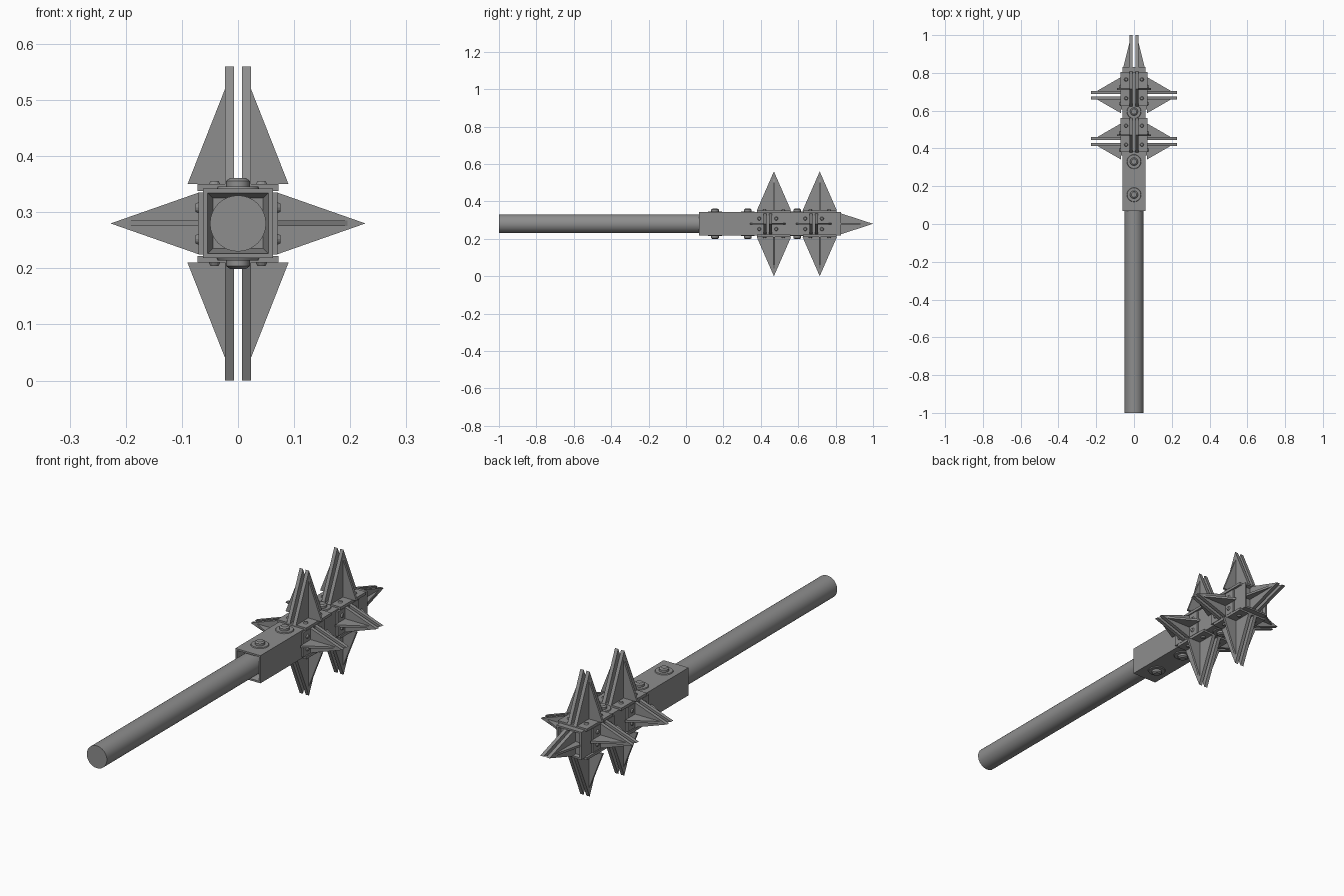
import bpy
import bmesh
from mathutils import Matrix, Vector

if "Cube" in bpy.data.objects:
    bpy.data.objects.remove(bpy.data.objects["Cube"])

AXIS_Z = 0.28
TUBE = 0.062

steel = bpy.data.materials.new("grey steel")
steel.use_nodes = True
GREY = (0.27, 0.27, 0.27, 1)
steel.diffuse_color = GREY
steel.node_tree.nodes["Principled BSDF"].inputs["Base Color"].default_value = GREY


def finish(name, bm, frame=Matrix(), smooth=False):
    """Turn a bmesh into a named steel object placed by a frame."""
    bm.transform(frame)
    bmesh.ops.recalc_face_normals(bm, faces=bm.faces)
    mesh = bpy.data.meshes.new(name)
    bm.to_mesh(mesh)
    bm.free()
    mesh.materials.append(steel)
    obj = bpy.data.objects.new(name, mesh)
    bpy.context.collection.objects.link(obj)
    if smooth:
        bpy.ops.object.select_all(action="DESELECT")
        obj.select_set(True)
        bpy.context.view_layer.objects.active = obj
        bpy.ops.object.shade_smooth_by_angle()


def frame_at(origin, out, stack):
    """Local z points outward, local x is the direction the irons stack in."""
    z, x = Vector(out), Vector(stack)
    rot = Matrix((x, z.cross(x), z)).transposed().to_4x4()
    return Matrix.Translation(origin) @ rot


def prism(bm, points, offset):
    """Extrude a flat outline by an offset vector."""
    face = bm.faces.new([bm.verts.new(p) for p in points])
    new = bmesh.ops.extrude_face_region(bm, geom=[face])["geom"]
    verts = [v for v in new if isinstance(v, bmesh.types.BMVert)]
    bmesh.ops.translate(bm, verts=verts, vec=offset)


def box(bm, size, centre):
    matrix = Matrix.Translation(centre) @ Matrix.Diagonal((*size, 1))
    bmesh.ops.create_cube(bm, size=1, matrix=matrix)


def disc(bm, radius, top, low, high, sides, at=(0, 0)):
    matrix = Matrix.Translation((*at, (low + high) / 2))
    bmesh.ops.create_cone(bm, cap_ends=True, segments=sides, radius1=radius,
                          radius2=top, depth=high - low, matrix=matrix)


def spike(name, frame, half_width, fin_reach, height, fin_height):
    """Two T-shaped irons back to back, each cut to a point."""
    bm = bmesh.new()
    for side in (-1, 1):
        inner, outer = side * 0.007, side * 0.023
        prism(bm, [(inner, -half_width, 0), (inner, half_width, 0),
                   (inner, 0, height)], (outer - inner, 0, 0))
        prism(bm, [(outer, -0.005, 0), (side * fin_reach, -0.005, 0),
                   (outer, -0.005, fin_height)], (0, 0.01, 0))
    finish(name, bm, frame)


def base_plate(name, frame, half_x, half_y, bolt_x, bolt_y):
    """Mounting plate with four small rivets."""
    bm = bmesh.new()
    box(bm, (2 * half_x, 2 * half_y, 0.012), (0, 0, -0.006))
    for sx in (-1, 1):
        for sy in (-1, 1):
            disc(bm, 0.01, 0.007, 0, 0.006, 12, (sx * bolt_x, sy * bolt_y))
    finish(name, bm, frame)


# Round handle
bm = bmesh.new()
disc(bm, 0.05, 0.05, -1, 0.12, 32)
finish("handle", bm, frame_at((0, 0, AXIS_Z), (0, 1, 0), (1, 0, 0)), True)

# Square socket, open at both ends with a sloping inner lip
bm = bmesh.new()
rings = []
for half, y in ((0.045, 0.11), (0.054, 0.07), (TUBE, 0.07),
                (TUBE, 0.83), (0.054, 0.83), (0.05, 0.815)):
    corners = ((-1, -1), (1, -1), (1, 1), (-1, 1))
    rings.append([bm.verts.new((sx * half, y, AXIS_Z + sz * half))
                  for sx, sz in corners])
for a, b in zip(rings, rings[1:]):
    for i in range(4):
        j = (i + 1) % 4
        bm.faces.new((a[i], a[j], b[j], b[i]))
bm.faces.new(rings[0])
bm.faces.new(rings[-1])
finish("socket_tube", bm)

# Two rings of spikes around the socket
for ring, y in (("rear", 0.47), ("front", 0.715)):
    for label, s in (("upper", 1), ("lower", -1)):
        frame = frame_at((0, y, AXIS_Z + s * 0.07), (0, 0, s), (1, 0, 0))
        base_plate(f"{ring}_{label}_plate", frame, 0.072, 0.09, 0.042, 0.05)
        spike(f"{ring}_{label}_spike", frame, 0.092, 0.09, 0.21, 0.17)
    for label, s in (("left", 1), ("right", -1)):
        frame = frame_at((s * 0.07, y - 0.033, AXIS_Z), (s, 0, 0), (0, 1, 0))
        base_plate(f"{ring}_{label}_plate", frame, 0.075, 0.055, 0.045, 0.028)
        spike(f"{ring}_{label}_spike", frame, 0.055, 0.095, 0.157, 0.125)

# Spike on the tip
spike("tip_spike", frame_at((0, 0.815, AXIS_Z), (0, 1, 0), (1, 0, 0)),
      0.06, 0.06, 0.185, 0.15)

# Large bolts with washers through the socket
for n, y in enumerate((0.155, 0.33, 0.595), 1):
    for label, s in (("upper", 1), ("lower", -1)):
        bm = bmesh.new()
        disc(bm, 0.038, 0.036, 0, 0.004, 24)
        disc(bm, 0.021, 0.021, 0.004, 0.014, 16)
        disc(bm, 0.021, 0.014, 0.014, 0.019, 16)
        finish(f"{label}_bolt_{n}", bm,
               frame_at((0, y, AXIS_Z + s * TUBE), (0, 0, s), (1, 0, 0)), True)
